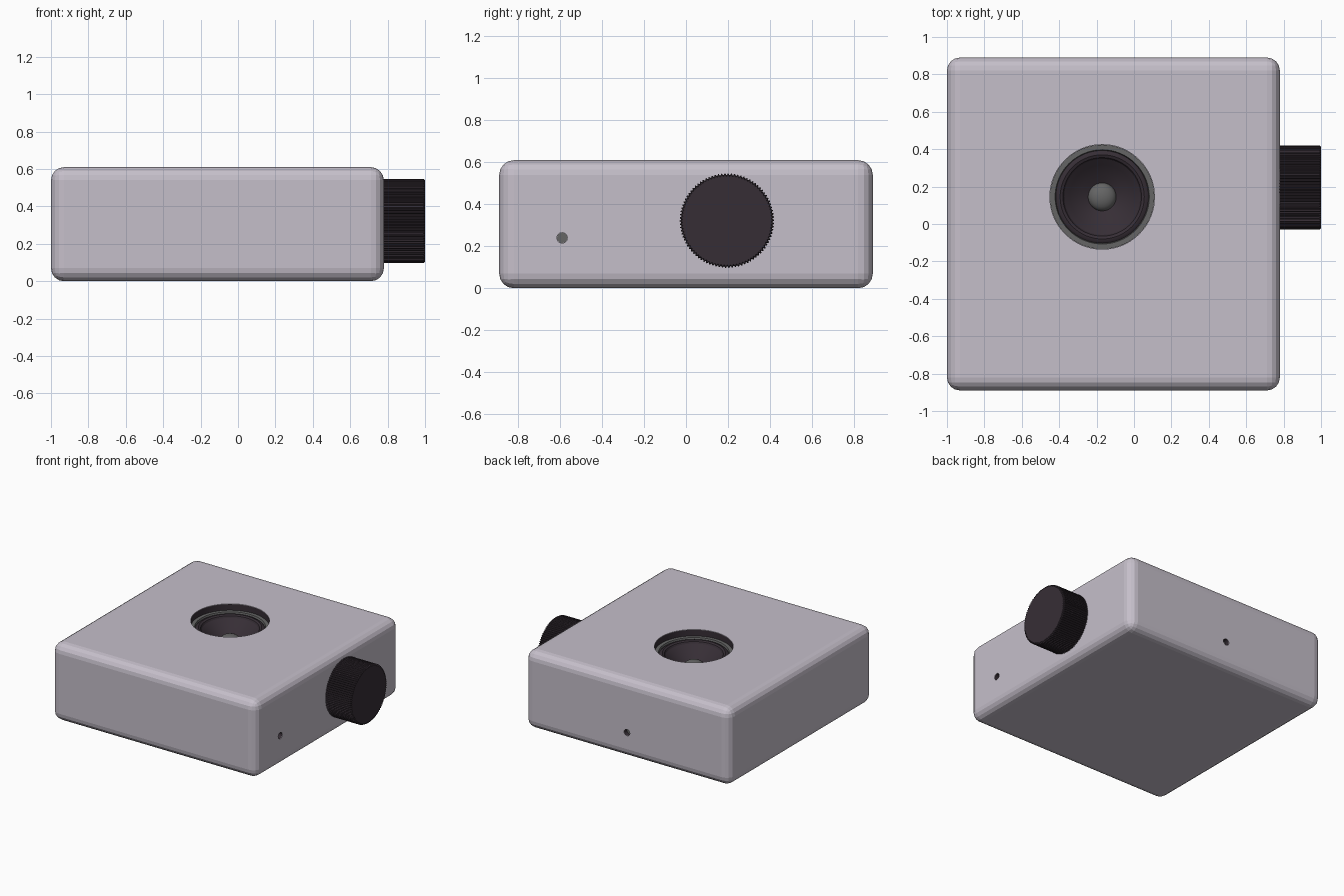
import bpy, bmesh, math
from mathutils import Matrix, Vector

default = bpy.data.objects.get("Cube")
if default:
    bpy.data.objects.remove(default, do_unlink=True)


def material(name, rgb):
    m = bpy.data.materials.new(name)
    m.use_nodes = True
    m.diffuse_color = (*rgb, 1)
    m.node_tree.nodes["Principled BSDF"].inputs["Base Color"].default_value = (*rgb, 1)
    return m


SHELL = material("pale lilac grey", (0.56, 0.52, 0.59))
DARK = material("dark plum", (0.037, 0.027, 0.036))
GREY = material("mid grey", (0.13, 0.13, 0.13))


def finish(name, bm, mat, matrix=Matrix(), smooth=False):
    bmesh.ops.recalc_face_normals(bm, faces=bm.faces)
    mesh = bpy.data.meshes.new(name)
    bm.to_mesh(mesh)
    bm.free()
    ob = bpy.data.objects.new(name, mesh)
    ob.matrix_world = matrix
    mesh.materials.append(mat)
    bpy.context.collection.objects.link(ob)
    if smooth:
        bpy.ops.object.select_all(action='DESELECT')
        ob.select_set(True)
        bpy.context.view_layer.objects.active = ob
        bpy.ops.object.shade_smooth_by_angle(angle=math.radians(35))
    return ob


def lathe(name, profile, mat, matrix, steps=64):
    """Spin a (radius, height) profile about the local z axis."""
    bm = bmesh.new()
    verts = [bm.verts.new((r, 0, z)) for r, z in profile]
    edges = [bm.edges.new(pair) for pair in zip(verts, verts[1:])]
    bmesh.ops.spin(bm, geom=verts + edges, cent=(0, 0, 0), axis=(0, 0, 1),
                   angle=math.tau, steps=steps)
    bmesh.ops.remove_doubles(bm, verts=bm.verts, dist=0.0001)
    return finish(name, bm, mat, matrix, smooth=True)


def facing(location, direction):
    turn = Vector(direction).to_track_quat('Z', 'Y').to_matrix().to_4x4()
    return Matrix.Translation(location) @ turn


# Rounded casing
bm = bmesh.new()
bmesh.ops.create_cube(bm, size=1)
bmesh.ops.scale(bm, vec=(1.78, 1.78, 0.61), verts=bm.verts)
bmesh.ops.bevel(bm, geom=bm.edges[:], offset=0.07, segments=4, profile=0.5, affect='EDGES')
casing = finish("casing", bm, SHELL, Matrix.Translation((-0.11, 0, 0.305)))


def bore(name, matrix, radius, depth):
    """Cut a blind round hole into the casing."""
    bm = bmesh.new()
    bmesh.ops.create_cone(bm, cap_ends=True, segments=64, radius1=radius,
                          radius2=radius, depth=2 * depth)
    cutter = finish(name, bm, SHELL, matrix)
    cutter.hide_render = True
    cutter.hide_viewport = True
    cut = casing.modifiers.new(name, 'BOOLEAN')
    cut.object = cutter
    cut.solver = 'EXACT'


# Recessed speaker, heights measured down from the casing top
speaker = Matrix.Translation((-0.17, 0.145, 0.61))
bore("speaker_cutter", speaker, 0.28, 0.22)
lathe("speaker_sleeve", [(0.279, -0.003), (0.279, -0.05)], DARK, speaker)
lathe("speaker_rim", [(0.279, -0.05), (0.252, -0.05), (0.248, -0.065)], GREY, speaker)
lathe("speaker_surround", [(0.248, -0.065), (0.24, -0.058), (0.225, -0.055),
                           (0.21, -0.062), (0.203, -0.075)], DARK, speaker)
lathe("speaker_cone", [(0.203, -0.075), (0.17, -0.1), (0.165, -0.104),
                       (0.12, -0.135), (0.07, -0.16)], DARK, speaker)
dome = [(0.075 * math.cos(a), 0.045 * math.sin(a) - 0.157)
        for a in (math.pi / 2 * i / 6 for i in range(7))]
lathe("speaker_dust_cap", dome, GREY, speaker)

# Small sockets in the right and back walls
for name, place, direction in (("side_socket", (0.78, -0.59, 0.24), (1, 0, 0)),
                               ("back_socket", (-0.11, 0.89, 0.2), (0, 1, 0))):
    matrix = facing(place, direction)
    bore(name + "_cutter", matrix, 0.025, 0.04)
    lathe(name + "_wall", [(0.0245, -0.002), (0.0245, -0.035)], DARK, matrix, 24)
    lathe(name + "_floor", [(0.0245, -0.035), (0, -0.035)], GREY, matrix, 24)

# Ribbed volume knob
bm = bmesh.new()
ribs = 90
ring = []
for i in range(ribs * 4):
    radius = 0.225 if i % 4 < 2 else 0.218
    a = math.tau * i / (ribs * 4)
    ring.append(bm.verts.new((radius * math.cos(a), radius * math.sin(a), -0.01)))
base = bm.faces.new(ring)
side = bmesh.ops.extrude_face_region(bm, geom=[base])
top = [f for f in side["geom"] if isinstance(f, bmesh.types.BMFace)][0]
bmesh.ops.translate(bm, vec=(0, 0, 0.222), verts=top.verts)
cap = bmesh.ops.extrude_face_region(bm, geom=[top])
lid = [f for f in cap["geom"] if isinstance(f, bmesh.types.BMFace)][0]
for v in lid.verts:
    v.co = (v.co.x * 0.97, v.co.y * 0.97, 0.22)
bmesh.ops.delete(bm, geom=[f for f in bm.faces if f is top and f.is_valid], context='FACES_ONLY')
finish("volume_knob", bm, DARK, facing((0.78, 0.195, 0.322), (1, 0, 0)))
